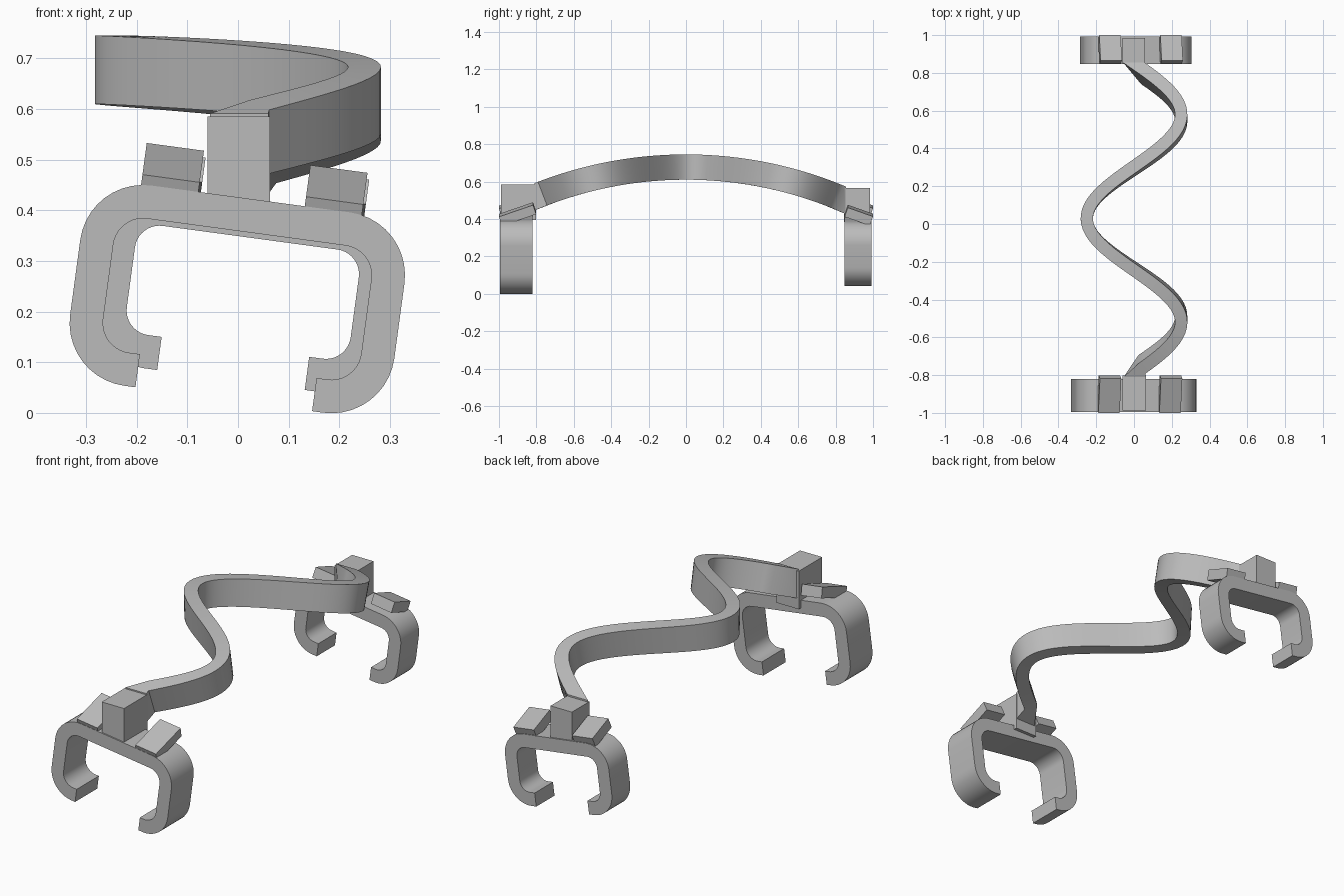
import bpy, bmesh, math
from mathutils import Vector

if "Cube" in bpy.data.objects:
    bpy.data.objects.remove(bpy.data.objects["Cube"])

grey = bpy.data.materials.new("plain grey")
grey.use_nodes = True
grey.diffuse_color = (0.5, 0.5, 0.5, 1)
grey.node_tree.nodes["Principled BSDF"].inputs["Base Color"].default_value = (0.5, 0.5, 0.5, 1)

TILT = math.radians(7.7)


def tilted(u, y, v):
    """Point in the leaning frame of the clamps."""
    c, s = math.cos(TILT), math.sin(TILT)
    return Vector((u * c + v * s, y, v * c - u * s))


def loft(name, sections, smooth=False):
    """Skin a run of equal loops and cap both ends."""
    bm = bmesh.new()
    rings = [[bm.verts.new(p) for p in loop] for loop in sections]
    for a, b in zip(rings, rings[1:]):
        for i in range(len(a)):
            j = (i + 1) % len(a)
            bm.faces.new((a[i], a[j], b[j], b[i]))
    bm.faces.new(rings[0])
    bm.faces.new(rings[-1])
    bmesh.ops.recalc_face_normals(bm, faces=bm.faces)
    mesh = bpy.data.meshes.new(name)
    bm.to_mesh(mesh)
    bm.free()
    mesh.materials.append(grey)
    obj = bpy.data.objects.new(name, mesh)
    bpy.context.collection.objects.link(obj)
    if smooth:
        bpy.ops.object.select_all(action='DESELECT')
        obj.select_set(True)
        bpy.context.view_layer.objects.active = obj
        bpy.ops.object.shade_smooth_by_angle(angle=math.radians(30))
    return obj


def clamp(name, mid, half, tip, low, high, radius, thick, y0, y1):
    """Rounded C-shaped hoop, open at the bottom."""
    side = [((-tip, low), (-tip, low + thick))]
    for cz, start in ((low + radius, 270), (high - radius, 180)):
        for k in range(11):
            a = math.radians(start - 9 * k)
            side.append(tuple((radius - half + r * math.cos(a), cz + r * math.sin(a))
                              for r in (radius, radius - thick)))
    other = [tuple((-u, v) for u, v in pair) for pair in reversed(side)]
    loops = []
    for (ou, ov), (iu, iv) in side + other:
        loops.append([tilted(mid + ou, y0, ov), tilted(mid + ou, y1, ov),
                      tilted(mid + iu, y1, iv), tilted(mid + iu, y0, iv)])
    loft(name, loops, True)


def tab(name, u0, u1, outer, inner, thick=0.052):
    """Sloping plate, low on its outer edge."""
    (yo, vo), (yi, vi) = outer, inner
    along = Vector((yi - yo, vi - vo)).normalized()
    down = Vector((along.y, -along.x)) * thick
    if down.y > 0:
        down = -down
    ring = [(yo, vo), (yi, vi), (yi + down.x, vi + down.y), (yo + down.x, vo + down.y)]
    loft(name, [[tilted(u, y, v) for y, v in ring] for u in (u0, u1)])


def block(name, x0, x1, y0, y1, z0, z1):
    loft(name, [[(x0, y0, z), (x1, y0, z), (x1, y1, z), (x0, y1, z)] for z in (z0, z1)])


# Clamps
clamp("front_clamp", -0.0315, 0.323, 0.176, 0.023, 0.422, 0.125, 0.066, -0.995, -0.82)
clamp("rear_clamp", -0.0225, 0.289, 0.147, 0.0625, 0.412, 0.115, 0.066, 0.848, 0.992)

# Sloping tabs either side of each block
for side, sign in (("right", -1), ("left", 1)):
    c = -0.03 + sign * 0.163
    tab("front_tab_" + side, c - 0.057, c + 0.057, (-1.0, 0.441), (-0.818, 0.504))
    c = -0.025 + sign * 0.163
    tab("rear_tab_" + side, c - 0.057, c + 0.057, (1.0, 0.443), (0.865, 0.491))

# Upright blocks that hold the ribbon
block("front_block", -0.06, 0.063, -0.988, -0.803, 0.395, 0.585)
block("rear_block", -0.06, 0.058, 0.846, 0.985, 0.385, 0.565)

# Wavy ribbon, bent into an arch about a low centre
TOP_R, LOW_R, CENTRE_Z = 2.21, 2.075, -1.465
AMP, FREQ, SHIFT, HALF = 0.25, 2 * math.pi / 1.1, 0.03, 0.0325


def end_section(y, x0, x1):
    return [(x, y, CENTRE_Z + math.sqrt(r * r - y * y))
            for x, r in ((x0, TOP_R), (x1, TOP_R), (x1, LOW_R), (x0, LOW_R))]


def wave_section(y):
    x = -AMP * math.cos(FREQ * (y - SHIFT))
    slope = AMP * FREQ * math.sin(FREQ * (y - SHIFT))
    n = Vector((1, -slope)).normalized() * HALF
    loop = []
    for sign, r in ((-1, TOP_R), (1, TOP_R), (1, LOW_R), (-1, LOW_R)):
        angle = math.asin((y + sign * n.y) / TOP_R)
        loop.append((x + sign * n.x, r * math.sin(angle), CENTRE_Z + r * math.cos(angle)))
    return loop


STEPS = 72
waves = [wave_section(-0.765 + 1.58 * k / STEPS) for k in range(STEPS + 1)]
loft("wavy_ribbon",
     [end_section(-0.81, -0.055, 0.06)] + waves + [end_section(0.855, -0.058, 0.055)], True)
